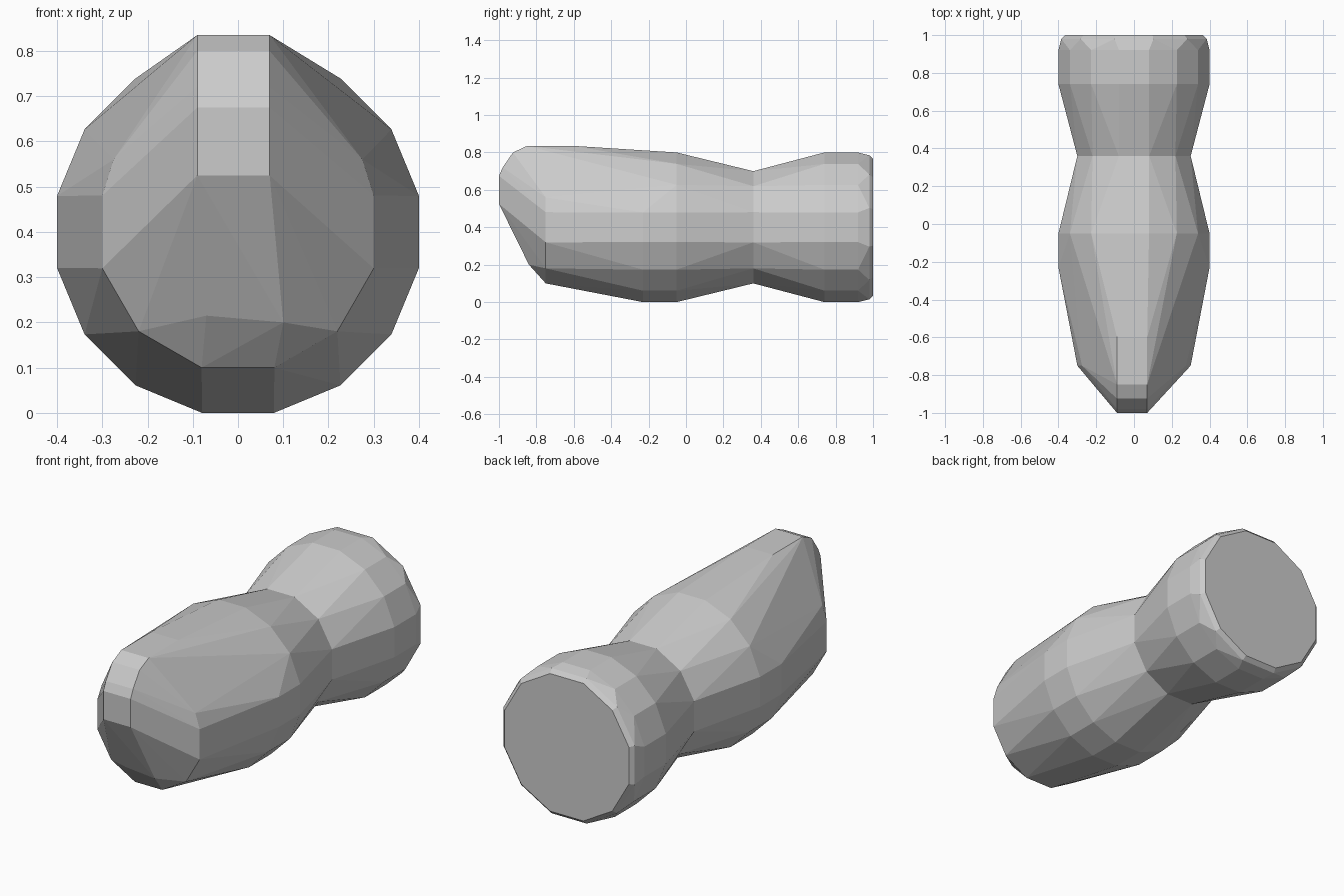
import bpy, bmesh, math

if "Cube" in bpy.data.objects:
    bpy.data.objects.remove(bpy.data.objects["Cube"])


def ring(y, apothem, sides, cz=0.4, phase=0.5):
    """Points of a regular polygon around the y axis; half phase gives a flat bottom."""
    r = apothem / math.cos(math.pi / sides)
    pts = []
    for i in range(sides):
        a = 2 * math.pi * (i + phase) / sides
        pts.append((r * math.sin(a), y, cz - r * math.cos(a)))
    return pts


def hull_part(name, pts):
    bm = bmesh.new()
    for p in pts:
        bm.verts.new(p)
    res = bmesh.ops.convex_hull(bm, input=bm.verts)
    loose = {g for g in res["geom_interior"] + res["geom_unused"]
             if isinstance(g, bmesh.types.BMVert)}
    bmesh.ops.delete(bm, geom=list(loose), context='VERTS')
    bmesh.ops.dissolve_limit(bm, angle_limit=0.01, verts=bm.verts, edges=bm.edges)
    bmesh.ops.recalc_face_normals(bm, faces=bm.faces)
    me = bpy.data.meshes.new(name)
    bm.to_mesh(me)
    bm.free()
    ob = bpy.data.objects.new(name, me)
    bpy.context.collection.objects.link(ob)
    return ob


# Front body: neck ring, two wide rings, lower shoulder ring and a narrow nose ridge
front = ring(0.36, 0.3, 12) + ring(-0.05, 0.4, 16)
front += [p for p in ring(-0.23, 0.4, 16) if p[2] < 0.5]
front += [p for p in ring(-0.75, 0.3, 12) if p[2] < 0.5]
front += [(s * 0.275, -0.75, 0.56) for s in (-1, 1)]
front += [(-0.07, -0.84, 0.215), (0.1, -0.84, 0.2)]
nose = [(-0.6, 0.835), (-0.85, 0.835), (-0.925, 0.8), (-0.98, 0.72),
        (-1.0, 0.675), (-1.0, 0.525)]
front += [(x, y, z) for y, z in nose for x in (-0.09, 0.07)]
hull_part("front_body", front)

# Rear body: flares from the neck to a bevelled flat end
rear = ring(0.36, 0.3, 12) + ring(0.74, 0.4, 16) + ring(0.92, 0.4, 16)
rear += ring(0.98, 0.385, 12) + ring(1.0, 0.365, 12)
hull_part("rear_body", rear)
